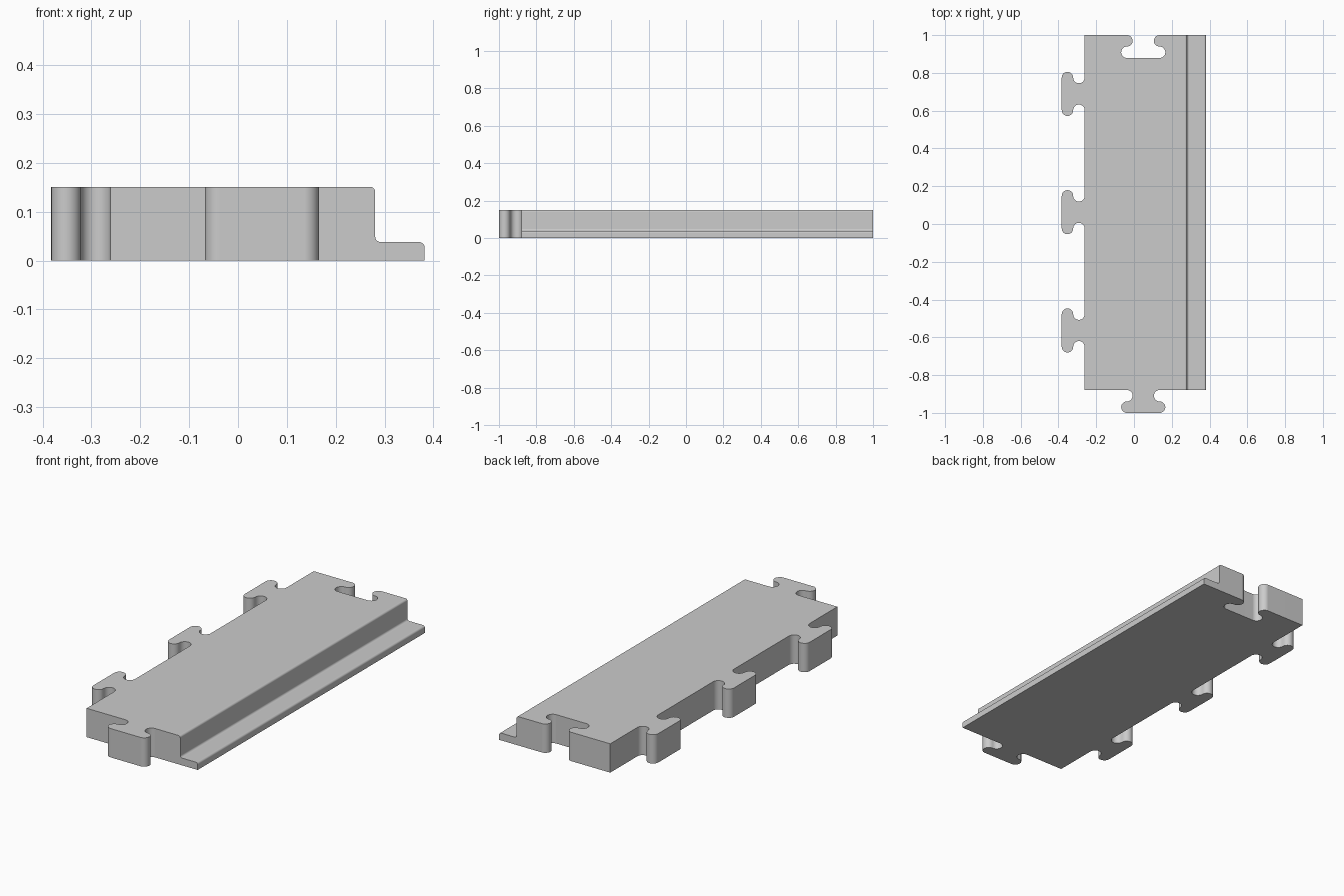
import bpy, bmesh, math

if "Cube" in bpy.data.objects:
    bpy.data.objects.remove(bpy.data.objects["Cube"])

R = 0.0303          # radius of the interlocking curves (tab depth is 4 R)
A = 0.0865          # distance of the curve centres from the tab axis
LEFT, RIGHT, FRONT, BACK = -0.2613, 0.382, -1 + 4 * R, 1.0
TOP, LIP, STEP = 0.151, 0.038, 0.281
JOIN_X = 0.049      # axis of the end tab and end socket


def arc(cx, cy, r, a0, a1, n=8):
    return [(cx + r * math.cos(math.radians(a0 + (a1 - a0) * i / n)),
             cy + r * math.sin(math.radians(a0 + (a1 - a0) * i / n))) for i in range(n + 1)]


def tab():
    """Jigsaw tab, u along the edge and v away from it."""
    half = arc(-A, R, R, -90, 90, 14) + arc(-A, 3 * R, R, 270, 90, 14)[1:]
    return half + [(-u, v) for u, v in reversed(half)]


def prism(name, points, vector):
    """Closed solid from a 3D polygon swept along a vector."""
    bm = bmesh.new()
    face = bm.faces.new([bm.verts.new(p) for p in points])
    res = bmesh.ops.extrude_face_region(bm, geom=[face])
    verts = [g for g in res["geom"] if isinstance(g, bmesh.types.BMVert)]
    bmesh.ops.translate(bm, verts=verts, vec=vector)
    bmesh.ops.recalc_face_normals(bm, faces=bm.faces)
    mesh = bpy.data.meshes.new(name)
    bm.to_mesh(mesh)
    bm.free()
    obj = bpy.data.objects.new(name, mesh)
    bpy.context.collection.objects.link(obj)
    return obj


# Plan outline: front tab, back socket, three tabs on the left edge
outline = [(LEFT, FRONT)]
outline += [(JOIN_X + u, FRONT - v) for u, v in tab()]
outline += [(0.5, FRONT), (0.5, BACK)]
outline += [(JOIN_X - u, BACK - v) for u, v in tab()]
outline.append((LEFT, BACK))
cell = (BACK - FRONT) / 3
for i in range(3):
    cy = BACK - cell * (i + 0.5) + 0.002
    outline += [(LEFT - v, cy - u) for u, v in tab()]
tile = prism("edge_tile", [(x, y, 0) for x, y in outline], (0, 0, 0.3))

# Cross-section with a rounded step and a thin lip on the right
f = 0.011
section = [(-0.6, -0.1), (RIGHT, -0.1)]
section += arc(RIGHT - f, LIP - f, f, 0, 90)
section += arc(STEP + f, LIP + f, f, 270, 180)
section += arc(STEP - f, TOP - f, f, 0, 90)
section.append((-0.6, TOP))
cutter = prism("section_cutter", [(x, -1.2, z) for x, z in section], (0, 2.4, 0))
cutter.hide_render = True

# Keep the overlap of the plan and the cross-section
mod = tile.modifiers.new("section", 'BOOLEAN')
mod.operation = 'INTERSECT'
mod.solver = 'EXACT'
mod.object = cutter
bpy.context.view_layer.objects.active = tile
tile.select_set(True)
cutter.select_set(False)
bpy.ops.object.modifier_apply(modifier=mod.name)
bpy.data.objects.remove(cutter, do_unlink=True)

# Smooth curves, crisp flat faces
bpy.ops.object.shade_smooth_by_angle(angle=math.radians(30))
weighted = tile.modifiers.new("weighted_normals", 'WEIGHTED_NORMAL')
weighted.keep_sharp = True

grey = bpy.data.materials.new("grey")
grey.diffuse_color = (0.6, 0.6, 0.6, 1)
grey.use_nodes = True
grey.node_tree.nodes["Principled BSDF"].inputs["Base Color"].default_value = grey.diffuse_color
tile.data.materials.clear()
tile.data.materials.append(grey)
